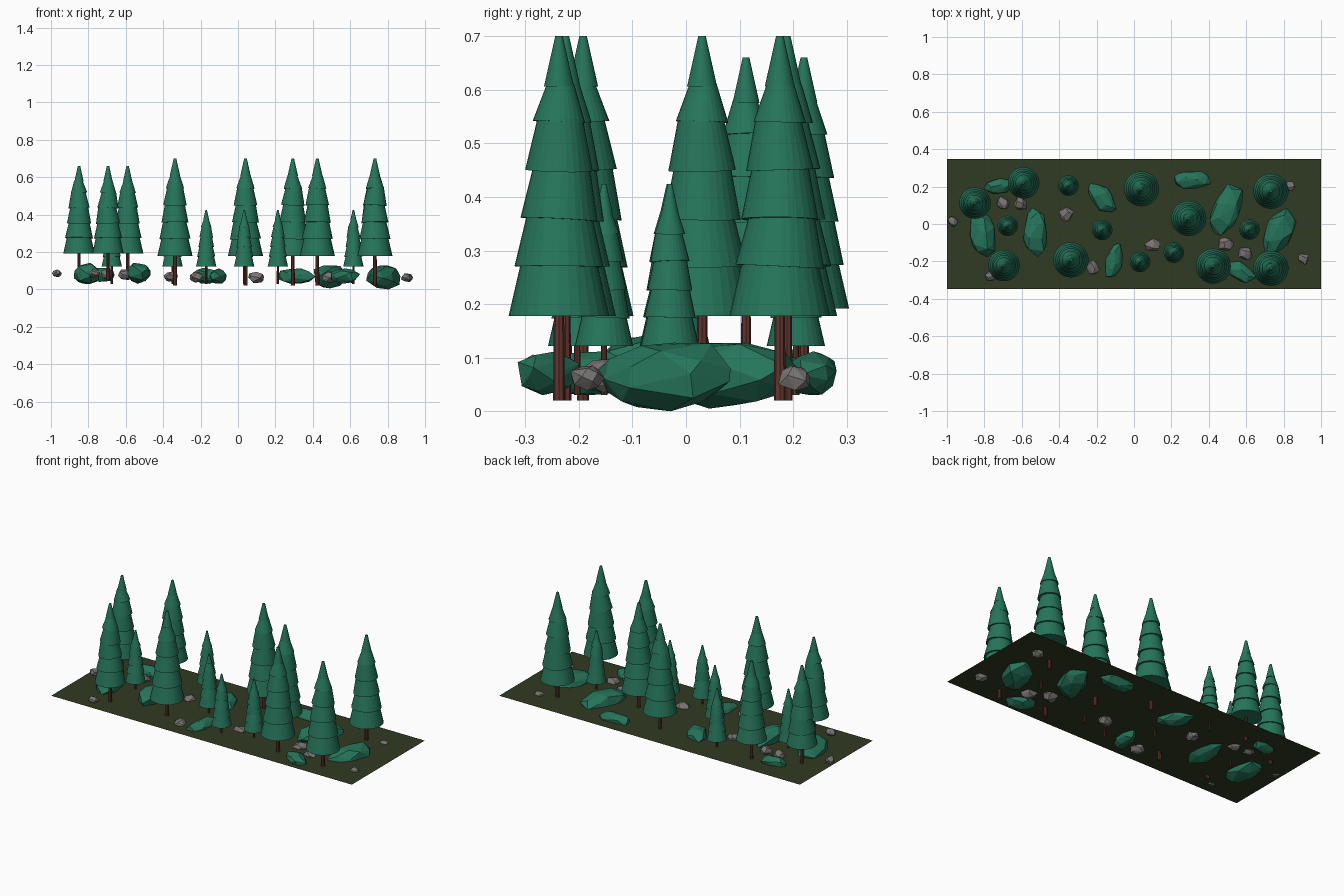
import bpy, bmesh, math, random
from mathutils import Matrix, Vector

if "Cube" in bpy.data.objects:
    bpy.data.objects.remove(bpy.data.objects["Cube"])

random.seed(7)


def material(name, rgb):
    m = bpy.data.materials.new(name)
    m.diffuse_color = (*rgb, 1)
    m.use_nodes = True
    m.node_tree.nodes["Principled BSDF"].inputs["Base Color"].default_value = m.diffuse_color
    return m


GREEN = material("pine green", (0.019, 0.178, 0.102))
BARK = material("bark brown", (0.120, 0.036, 0.026))
STONE = material("stone grey", (0.190, 0.172, 0.172))
GRASS = material("dark moss", (0.030, 0.043, 0.016))


def finish(bm, name, mat):
    bmesh.ops.recalc_face_normals(bm, faces=bm.faces)
    me = bpy.data.meshes.new(name)
    bm.to_mesh(me)
    bm.free()
    me.materials.append(mat)
    ob = bpy.data.objects.new(name, me)
    bpy.context.collection.objects.link(ob)
    return ob


def cone(bm, base, r1, r2, h, sides, tilt=0.0):
    """Capped cone standing on base, leaned slightly in a random direction."""
    a = random.uniform(0, math.tau)
    lean = Matrix.Rotation(tilt, 4, Vector((math.cos(a), math.sin(a), 0)))
    mat = Matrix.Translation(base) @ lean @ Matrix.Translation((0, 0, h / 2))
    bmesh.ops.create_cone(bm, cap_ends=True, segments=sides, radius1=r1,
                          radius2=r2, depth=h, matrix=mat)


# Tiers of a full-size tree: bottom z, bottom radius, top z, top radius
TIERS = [(0.158, 0.094, 0.262, 0.070), (0.250, 0.083, 0.350, 0.060),
         (0.338, 0.072, 0.440, 0.052), (0.430, 0.063, 0.528, 0.042),
         (0.520, 0.049, 0.592, 0.025), (0.586, 0.028, 0.680, 0.007)]


def tree(name, x, y, z, s):
    bm = bmesh.new()
    for i, (z0, r0, z1, r1) in enumerate(TIERS):
        tilt = 0 if i in (0, 5) else math.radians(random.uniform(1, 4))
        cone(bm, Vector((x, y, z + z0 * s)), r0 * s, r1 * s, (z1 - z0) * s, 28, tilt)
    finish(bm, name + "_foliage", GREEN)
    bm = bmesh.new()
    cone(bm, Vector((x, y, z)), 0.011 * s, 0.009 * s, 0.24 * s, 8)
    finish(bm, name + "_trunk", BARK)


def boulder(name, mat, center, half, angle, count):
    """Faceted lump: hull of jittered points, fitted to the half sizes."""
    pts = []
    turn = random.uniform(0, math.tau)
    for i in range(count):
        h = 1 - 2 * (i + 0.5) / count
        a = i * 2.39996 + turn + random.uniform(-0.3, 0.3)
        r = math.sqrt(1 - h * h)
        pts.append(Vector((r * math.cos(a), r * math.sin(a), h)) * random.uniform(0.88, 1.1))
    lo = [min(p[k] for p in pts) for k in range(3)]
    hi = [max(p[k] for p in pts) for k in range(3)]
    rot = Matrix.Rotation(math.radians(angle), 3, 'Z')
    bm = bmesh.new()
    for p in pts:
        q = Vector([(2 * (p[k] - lo[k]) / (hi[k] - lo[k]) - 1) * half[k] for k in range(3)])
        bm.verts.new(rot @ q + Vector(center))
    bmesh.ops.convex_hull(bm, input=bm.verts)
    loose = [v for v in bm.verts if not v.link_faces]
    bmesh.ops.delete(bm, geom=loose, context='VERTS')
    finish(bm, name, mat)


# Ground sheet
bm = bmesh.new()
bm.faces.new([bm.verts.new(p) for p in ((-1, -0.347, 0.072), (1, -0.347, 0.072),
                                        (1, 0.347, 0.072), (-1, 0.347, 0.072))])
finish(bm, "ground_sheet", GRASS)

# Tall, medium and small trees
tall = [(-0.337, -0.192), (0.040, 0.188), (0.293, 0.030), (0.424, -0.225),
        (0.732, 0.175), (0.732, -0.237)]
medium = [(-0.850, 0.112), (-0.590, 0.220), (-0.695, -0.222)]
small = [(-0.350, 0.205), (-0.675, -0.010), (-0.170, -0.032), (0.033, -0.203),
         (0.213, -0.153), (0.617, -0.030)]
for label, spots, z, s in (("tall_tree", tall, 0.02, 1.0),
                           ("medium_tree", medium, 0.05, 0.897),
                           ("small_tree", small, 0.03, 0.58)):
    for i, (x, y) in enumerate(spots):
        tree(f"{label}_{i + 1}", x, y, z, s)

# Bushes: x, y, bottom z, top z, half length, half width, angle
bushes = [(-0.81, -0.060, 0.03, 0.142, 0.118, 0.066, 95),
          (-0.53, -0.045, 0.03, 0.142, 0.131, 0.063, 92),
          (-0.17, 0.140, 0.03, 0.115, 0.100, 0.055, -50),
          (-0.107, -0.197, 0.03, 0.112, 0.095, 0.046, 78),
          (0.313, 0.235, 0.03, 0.112, 0.100, 0.046, 0),
          (0.492, 0.073, 0.005, 0.128, 0.136, 0.072, 67),
          (0.772, -0.045, 0.0, 0.128, 0.136, 0.076, 66),
          (0.575, -0.257, 0.03, 0.112, 0.082, 0.046, -28),
          (-0.73, 0.203, 0.04, 0.115, 0.072, 0.040, 5)]
for i, (x, y, z0, z1, a, b, ang) in enumerate(bushes):
    boulder(f"bush_{i + 1}", GREEN, (x, y, (z0 + z1) / 2), (a, b, (z1 - z0) / 2), ang, 26)

# Stones: x, y, z, radius
stones = [(-0.970, 0.015, 0.085, 0.026), (-0.700, 0.110, 0.080, 0.032),
          (-0.608, 0.110, 0.080, 0.036), (-0.365, 0.052, 0.067, 0.036),
          (-0.222, -0.232, 0.065, 0.037), (-0.767, -0.277, 0.085, 0.027),
          (0.097, -0.115, 0.064, 0.038), (0.492, -0.110, 0.066, 0.039),
          (0.595, -0.155, 0.066, 0.040), (0.903, -0.183, 0.062, 0.030),
          (0.832, 0.203, 0.062, 0.030)]
for i, (x, y, z, r) in enumerate(stones):
    boulder(f"stone_{i + 1}", STONE, (x, y, z), (r * 1.1, r * 0.95, r * 0.78),
            random.uniform(0, 360), 16)
